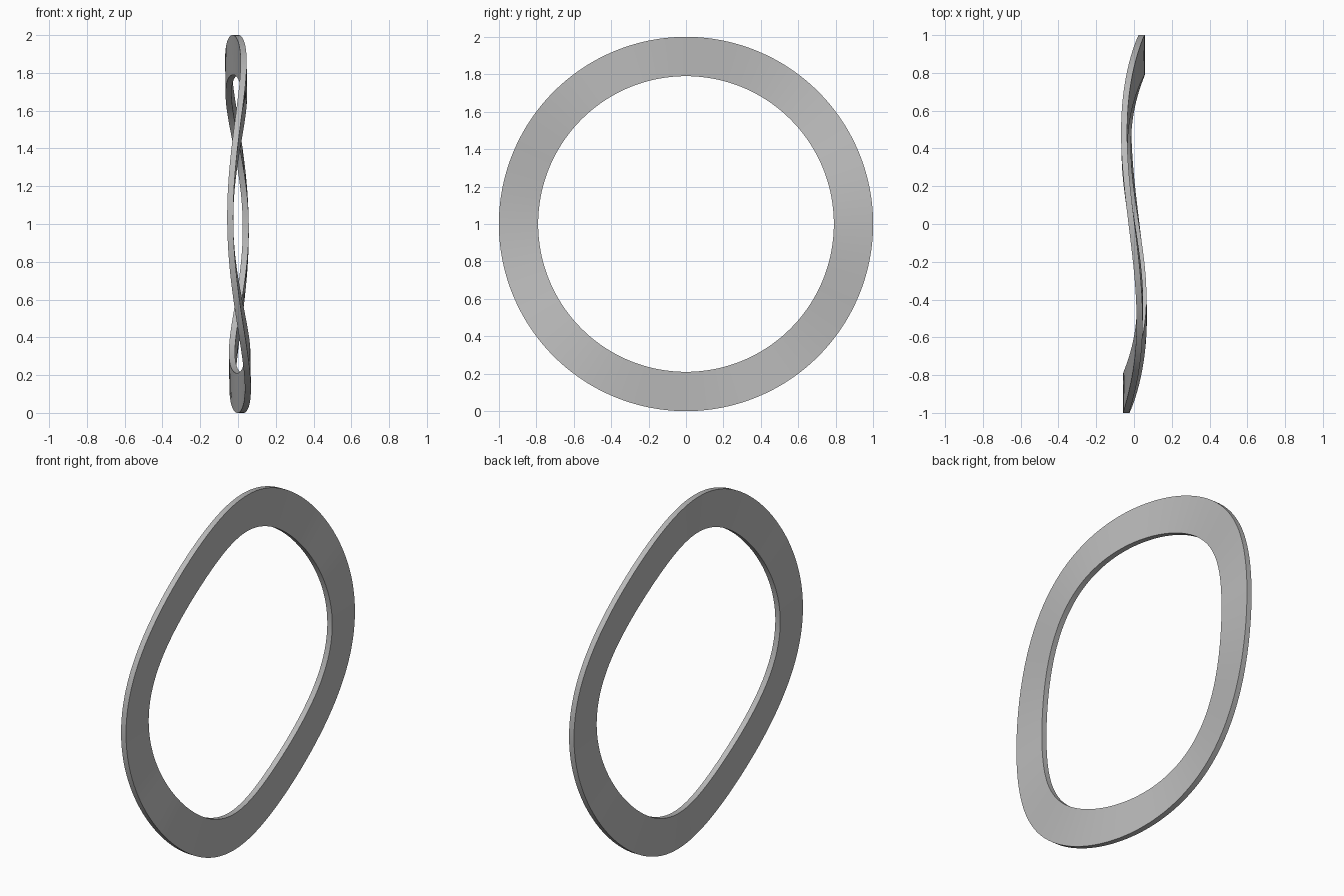
import bpy
import bmesh
from math import cos, sin, tau, radians

cube = bpy.data.objects.get("Cube")
if cube:
    bpy.data.objects.remove(cube, do_unlink=True)

OUTER, INNER = 1.0, 0.79     # ring radii
THICK = 0.032                # thickness along the ring axis
WAVE, WAVES = 0.041, 3       # wave height and count
TILT = 0.013                 # slight lean of the whole ring
SEGMENTS = 192

# Plain steel
steel = bpy.data.materials.new("steel_grey")
steel.use_nodes = True
colour = (0.5, 0.5, 0.5, 1)
steel.diffuse_color = colour
steel.node_tree.nodes["Principled BSDF"].inputs["Base Color"].default_value = colour

# Wavy spring washer: a rectangular section swept round the x axis
bm = bmesh.new()
section = [(OUTER, -THICK / 2), (OUTER, THICK / 2),
           (INNER, THICK / 2), (INNER, -THICK / 2)]
rings = []
for i in range(SEGMENTS):
    a = tau * i / SEGMENTS
    wave = WAVE * cos(WAVES * a)
    rings.append([bm.verts.new((wave - TILT * r * sin(a) + x,
                                r * cos(a), 1 + r * sin(a)))
                  for r, x in section])
for i, ring in enumerate(rings):
    after = rings[(i + 1) % SEGMENTS]
    for j in range(4):
        k = (j + 1) % 4
        bm.faces.new((ring[j], ring[k], after[k], after[j]))
bmesh.ops.recalc_face_normals(bm, faces=bm.faces)

mesh = bpy.data.meshes.new("wave_washer")
bm.to_mesh(mesh)
bm.free()
mesh.materials.append(steel)
washer = bpy.data.objects.new("wave_washer", mesh)
bpy.context.collection.objects.link(washer)

# Smooth faces with crisp rims
bpy.ops.object.select_all(action='DESELECT')
washer.select_set(True)
bpy.context.view_layer.objects.active = washer
bpy.ops.object.shade_smooth_by_angle(angle=radians(30))
